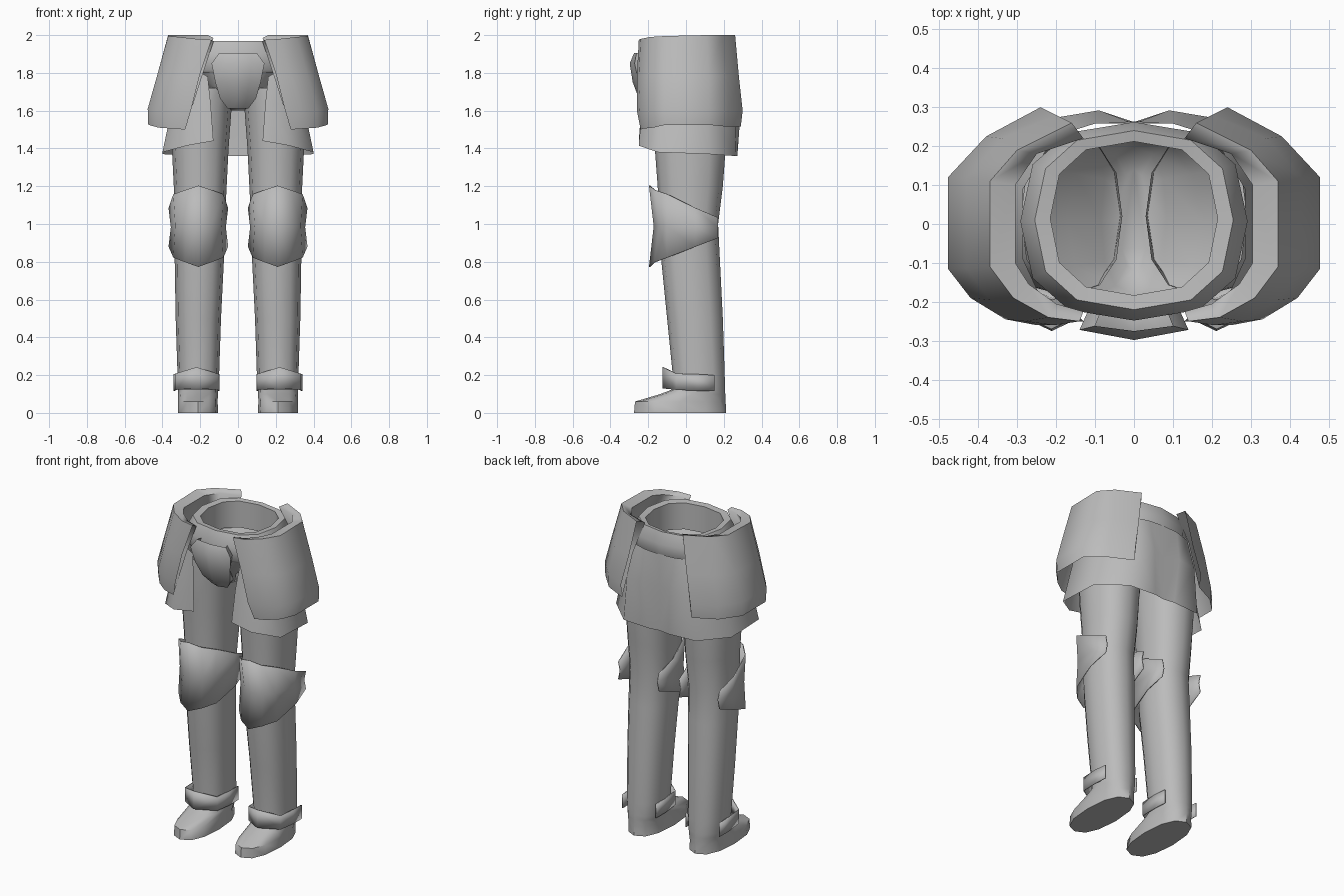
import bpy, bmesh, math

grey = bpy.data.materials.new("armour grey")
grey.diffuse_color = (0.5, 0.5, 0.5, 1)


def sheet(name, rows, closed=False, mirror=True, cap_last=False, thick=0.0, angle=50):
    """Skin a grid of points; optionally close the rows, cap the end, mirror in x."""
    bm = bmesh.new()
    grid = [[bm.verts.new(p) for p in row] for row in rows]
    n = len(rows[0])
    for a, b in zip(grid, grid[1:]):
        for i in range(n if closed else n - 1):
            j = (i + 1) % n
            bm.faces.new((a[i], a[j], b[j], b[i]))
    if cap_last:
        bm.faces.new(grid[-1])
    bmesh.ops.remove_doubles(bm, verts=bm.verts, dist=0.0005)
    bmesh.ops.recalc_face_normals(bm, faces=bm.faces)
    me = bpy.data.meshes.new(name)
    bm.to_mesh(me)
    bm.free()
    me.materials.append(grey)
    ob = bpy.data.objects.new(name, me)
    bpy.context.collection.objects.link(ob)
    bpy.context.view_layer.objects.active = ob
    ob.select_set(True)
    bpy.ops.object.shade_smooth_by_angle(angle=math.radians(angle))
    ob.select_set(False)
    if thick:
        m = ob.modifiers.new("thickness", 'SOLIDIFY')
        m.thickness, m.offset = thick, 0
    if mirror:
        m = ob.modifiers.new("mirror", 'MIRROR')
        m.use_clip = True
    return ob


def ring(z, x0, x1, y0, y1, n=12, power=0.85):
    """Rounded loop filling the given x and y range."""
    pts = []
    for i in range(n):
        t = 2 * math.pi * i / n
        c, s = math.cos(t), math.sin(t)
        c = math.copysign(abs(c) ** power, c)
        s = math.copysign(abs(s) ** power, s)
        pts.append(((x0 + x1) / 2 + c * (x1 - x0) / 2,
                    (y0 + y1) / 2 + s * (y1 - y0) / 2, z))
    return pts


# Legs: thigh to ankle, running into heel and pointed toe
sheet("leg", [ring(*r) for r in (
    (1.72, 0.03, 0.29, -0.18, 0.22), (1.60, 0.035, 0.35, -0.18, 0.225),
    (1.40, 0.05, 0.35, -0.165, 0.21), (1.20, 0.06, 0.34, -0.15, 0.195),
    (1.00, 0.07, 0.335, -0.14, 0.17), (0.80, 0.075, 0.335, -0.13, 0.18),
    (0.50, 0.09, 0.33, -0.10, 0.195), (0.20, 0.10, 0.32, -0.07, 0.205),
    (0.125, 0.105, 0.317, -0.07, 0.206), (0.10, 0.106, 0.317, -0.135, 0.208),
    (0.06, 0.108, 0.317, -0.27, 0.21), (0.0, 0.105, 0.318, -0.275, 0.212))],
    closed=True, cap_last=True)

# Pelvis: briefs narrowing to the crotch
sheet("pelvis", [ring(*r) for r in (
    (1.81, -0.275, 0.275, -0.23, 0.245), (1.71, -0.17, 0.17, -0.205, 0.225),
    (1.65, -0.085, 0.085, -0.18, 0.20), (1.60, -0.035, 0.035, -0.12, 0.14))],
    closed=True, mirror=False, cap_last=True)

# Belt: thick hollow band
sheet("belt", [ring(*r, power=0.8) for r in (
    (1.80, -0.275, 0.275, -0.23, 0.245), (1.815, -0.288, 0.288, -0.243, 0.258),
    (1.90, -0.292, 0.292, -0.248, 0.262), (1.97, -0.255, 0.255, -0.22, 0.24),
    (1.965, -0.215, 0.215, -0.183, 0.212), (1.80, -0.215, 0.215, -0.183, 0.212))],
    closed=True, mirror=False)

# Skirt: wraps sides and back, open at the front
sheet("skirt", [
    [(0.16, -0.215, 1.78), (0.23, -0.21, 1.82), (0.285, -0.09, 1.84),
     (0.285, 0.09, 1.84), (0.205, 0.225, 1.84), (0.10, 0.258, 1.84), (0, 0.264, 1.84)],
    [(0.145, -0.235, 1.64), (0.25, -0.23, 1.64), (0.345, -0.13, 1.64),
     (0.345, 0.11, 1.64), (0.22, 0.27, 1.64), (0.09, 0.292, 1.64), (0, 0.258, 1.64)],
    [(0.13, -0.25, 1.44), (0.27, -0.25, 1.415), (0.40, -0.15, 1.38),
     (0.40, 0.12, 1.37), (0.25, 0.26, 1.36), (0.07, 0.272, 1.36), (0, 0.262, 1.36)]])

# Hip guards: flared plates with a thick upper rim, hem doubled back inside
hem = [(0.28, -0.24, 1.50), (0.35, -0.225, 1.505), (0.42, -0.175, 1.51), (0.475, -0.11, 1.525),
       (0.475, 0.12, 1.525), (0.38, 0.22, 1.515), (0.24, 0.29, 1.515)]
sheet("hip_guard", [
    hem,
    [(0.25, -0.26, 1.60), (0.33, -0.245, 1.60), (0.42, -0.19, 1.60), (0.478, -0.115, 1.61),
     (0.478, 0.12, 1.61), (0.38, 0.225, 1.60), (0.24, 0.30, 1.60)],
    [(0.205, -0.26, 1.78), (0.28, -0.25, 1.78), (0.37, -0.195, 1.78), (0.43, -0.115, 1.78),
     (0.43, 0.12, 1.78), (0.34, 0.22, 1.78), (0.20, 0.28, 1.78)],
    [(0.14, -0.25, 1.975), (0.22, -0.24, 1.98), (0.31, -0.19, 1.99), (0.37, -0.11, 1.995),
     (0.37, 0.11, 2.0), (0.30, 0.19, 2.0), (0.16, 0.26, 2.0)],
    [(0.13, -0.225, 1.965), (0.20, -0.205, 1.97), (0.27, -0.155, 1.98), (0.305, -0.10, 1.985),
     (0.305, 0.10, 1.985), (0.25, 0.18, 1.985), (0.13, 0.22, 1.985)],
    [(0.185, -0.24, 1.80), (0.25, -0.23, 1.80), (0.345, -0.175, 1.80), (0.40, -0.105, 1.80),
     (0.40, 0.105, 1.80), (0.32, 0.205, 1.80), (0.185, 0.262, 1.80)],
    hem], angle=85)

# Front plate: ridged shield below the belt
plate = [(0.10, 1.905, -0.275, -0.262), (0.14, 1.85, -0.298, -0.272),
         (0.12, 1.75, -0.282, -0.25), (0.095, 1.665, -0.25, -0.215), (0.055, 1.612, -0.20, -0.18)]
sheet("front_plate", [[(0, y, z), (w * 0.5, (y + ys) / 2, z), (w, ys, z),
                       (w * 0.85, -0.225 if z > 1.7 else -0.16, z)]
                      for w, z, y, ys in plate])


def wrap(name, cols, cx, mid=None):
    """Plate around the front of a leg; cols = (half width, y, top z, bottom z)."""
    full = [(-u, y, t, b) for u, y, t, b in reversed(cols[1:])] + cols
    rows = [[(cx + u, y, t) for u, y, t, b in full]]
    if mid:
        rows.append([(cx + u * mid, y + (0.025 if y < -0.1 else 0), (t + b) / 2)
                     for u, y, t, b in full])
    rows.append([(cx + u, y, b) for u, y, t, b in full])
    return sheet(name, rows, thick=0.006)


# Knee guards and ankle bands
wrap("knee_guard", [(0, -0.193, 1.203, 0.773), (0.07, -0.165, 1.18, 0.798),
                    (0.13, -0.10, 1.158, 0.822), (0.155, 0.05, 1.085, 0.88),
                    (0.14, 0.168, 1.035, 0.925)], 0.21, 0.92)
wrap("ankle_band", [(0, -0.122, 0.242, 0.13), (0.11, -0.05, 0.208, 0.122),
                    (0.118, 0.06, 0.205, 0.117), (0.115, 0.15, 0.20, 0.115)], 0.22)
